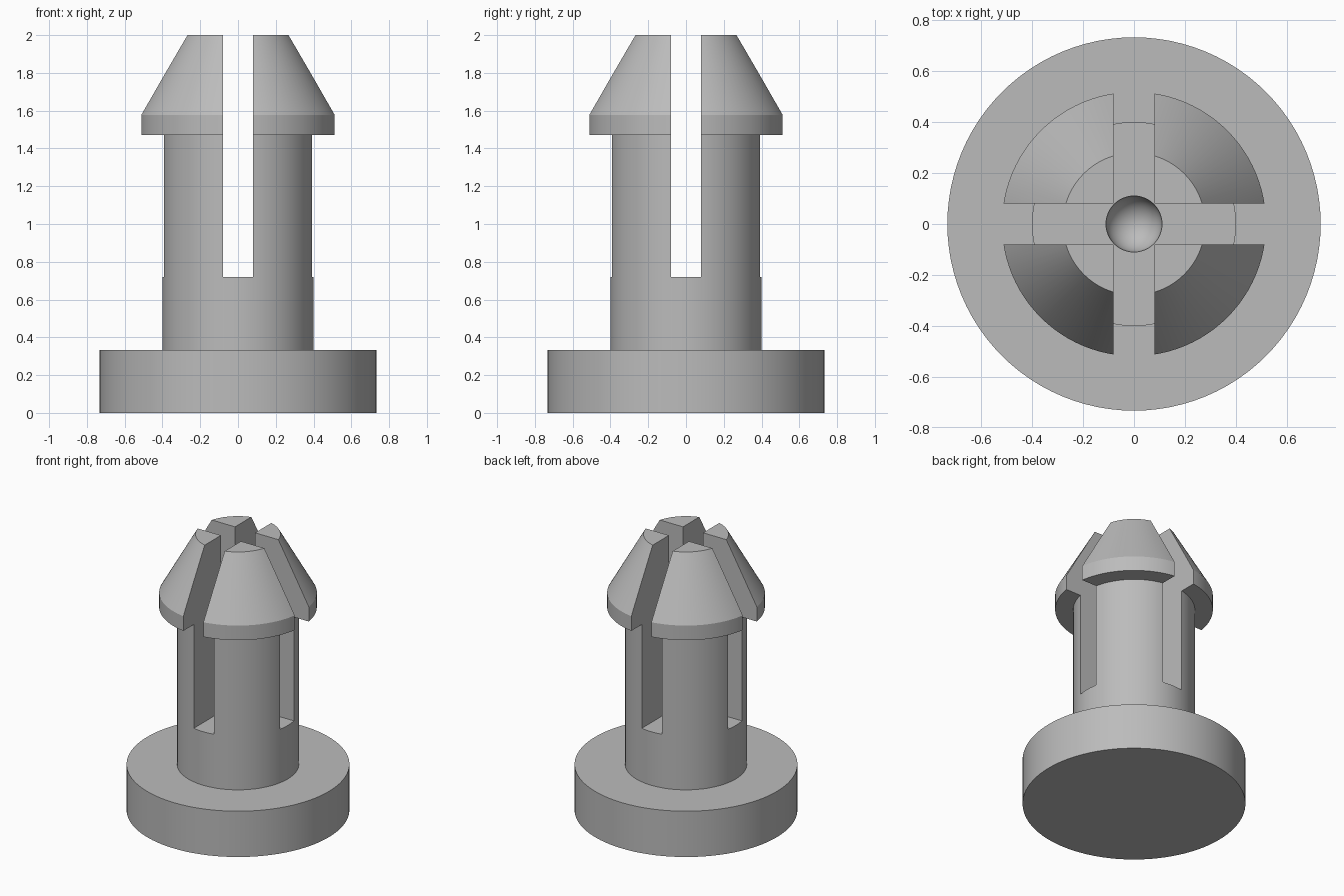
import bpy, bmesh, math
from mathutils import Vector

if "Cube" in bpy.data.objects:
    bpy.data.objects.remove(bpy.data.objects["Cube"])

SEGMENTS = 96
SLOT_FLOOR = 0.72
SLOT_WIDTH = 0.161

grey = bpy.data.materials.new("plain grey")
grey.diffuse_color = (0.5, 0.5, 0.5, 1)
grey.use_nodes = True
grey.node_tree.nodes["Principled BSDF"].inputs["Base Color"].default_value = grey.diffuse_color


def make_object(name, bm):
    mesh = bpy.data.meshes.new(name)
    bmesh.ops.recalc_face_normals(bm, faces=bm.faces)
    bm.to_mesh(mesh)
    bm.free()
    mesh.materials.append(grey)
    obj = bpy.data.objects.new(name, mesh)
    bpy.context.collection.objects.link(obj)
    return obj


def revolve(name, profile):
    """Spin a closed (radius, z) outline that starts and ends on the axis."""
    bm = bmesh.new()
    verts = [bm.verts.new((r, 0, z)) for r, z in profile]
    edges = [bm.edges.new(pair) for pair in zip(verts, verts[1:])]
    bmesh.ops.spin(bm, geom=verts + edges, cent=(0, 0, 0), axis=(0, 0, 1),
                   angle=math.tau, steps=SEGMENTS)
    bmesh.ops.remove_doubles(bm, verts=bm.verts, dist=1e-5)
    # merge the fans on the top and bottom into single flat discs
    bmesh.ops.dissolve_verts(bm, verts=[v for v in bm.verts if v.co.xy.length < 1e-4])
    return make_object(name, bm)


def box_cutter(name, size, centre):
    bm = bmesh.new()
    bmesh.ops.create_cube(bm, size=1)
    bmesh.ops.scale(bm, vec=size, verts=bm.verts)
    bmesh.ops.translate(bm, vec=Vector(centre), verts=bm.verts)
    return make_object(name, bm)


# Flange, stem and barbed tapered head in one outline
rivet = revolve("push_in_rivet", [
    (0, 0), (0.732, 0), (0.732, 0.332),          # flange
    (0.40, 0.332), (0.40, 1.472),                # stem
    (0.518, 1.472), (0.518, 1.578),              # barb
    (0.279, 2.0), (0, 2.0)])                     # tapered tip

# Crossed slots that split the head into four prongs
slot_height = 2.2 - SLOT_FLOOR
slot_z = SLOT_FLOOR + slot_height / 2
cutters = [
    box_cutter("slot_cutter_x", (2, SLOT_WIDTH, slot_height), (0, 0, slot_z)),
    box_cutter("slot_cutter_y", (SLOT_WIDTH, 2, slot_height), (0, 0, slot_z))]

# Round dimple in the slot floor
bm = bmesh.new()
bmesh.ops.create_uvsphere(bm, u_segments=48, v_segments=24, radius=0.11)
bmesh.ops.translate(bm, vec=Vector((0, 0, SLOT_FLOOR + 0.001)), verts=bm.verts)
cutters.append(make_object("dimple_cutter", bm))

bpy.context.view_layer.objects.active = rivet
rivet.select_set(True)
for cutter in cutters:
    mod = rivet.modifiers.new(cutter.name, 'BOOLEAN')
    mod.operation = 'DIFFERENCE'
    mod.solver = 'EXACT'
    mod.object = cutter
    bpy.ops.object.modifier_apply(modifier=mod.name)
for cutter in cutters:
    bpy.data.objects.remove(cutter)

bpy.ops.object.shade_smooth_by_angle(angle=math.radians(25))
